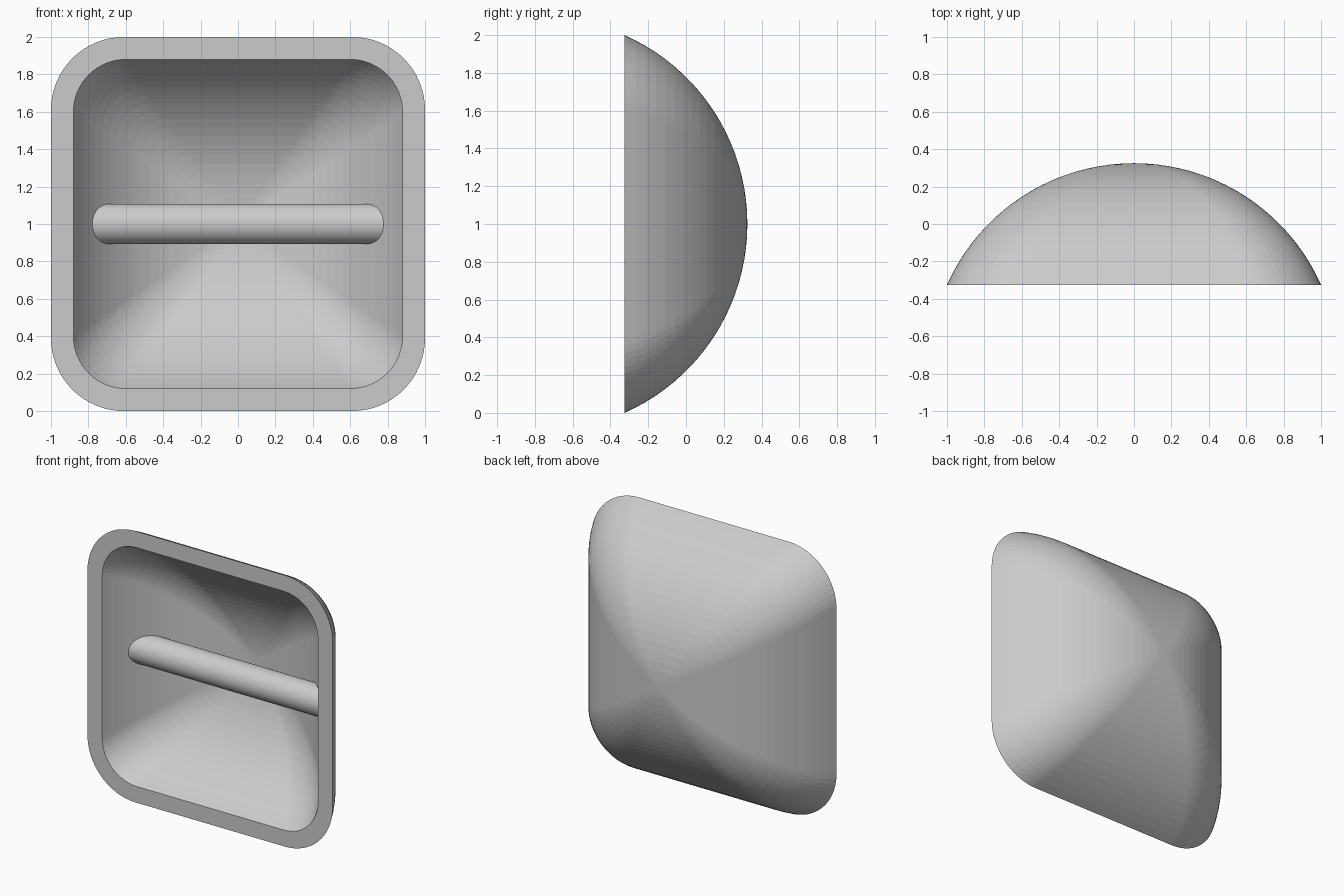
import bpy, bmesh
from math import sin, cos, asin, pi, sqrt

cube = bpy.data.objects.get("Cube")
if cube:
    bpy.data.objects.remove(cube, do_unlink=True)

FRONT = -0.325               # plane of the rim
CENTRE_Y = -0.769            # centre of the dome's arc
OUTER_R, INNER_R = 1.094, 0.986
RINGS, CORNER = 20, 16

grey = bpy.data.materials.new("plain grey")
grey.use_nodes = True
grey.diffuse_color = (0.6, 0.6, 0.6, 1)
grey.node_tree.nodes["Principled BSDF"].inputs["Base Color"].default_value = (0.6, 0.6, 0.6, 1)


def make_object(name, bm):
    bmesh.ops.recalc_face_normals(bm, faces=bm.faces[:])
    mesh = bpy.data.meshes.new(name)
    bm.to_mesh(mesh)
    bm.free()
    mesh.materials.append(grey)
    obj = bpy.data.objects.new(name, mesh)
    bpy.context.collection.objects.link(obj)
    return obj


def rounded_square(half, radius):
    """Outline points of a rounded square, anticlockwise."""
    points = []
    for quarter in range(4):
        mid = (quarter + 0.5) * pi / 2
        cx = (half - radius) * sqrt(2) * cos(mid)
        cz = (half - radius) * sqrt(2) * sin(mid)
        for i in range(CORNER + 1):
            a = (quarter + i / CORNER) * pi / 2
            points.append((cx + radius * cos(a), cz + radius * sin(a)))
    return points


def bridge(bm, a, b):
    n = len(a)
    for i in range(n):
        j = (i + 1) % n
        bm.faces.new((a[i], a[j], b[j], b[i]))


def dome(bm, radius, half, corner):
    """Rounded squares shrinking along an arc to the apex; returns the rim loop."""
    outline = rounded_square(half, corner)
    sweep = asin(half / radius)
    rim = previous = None
    for k in range(RINGS):
        angle = sweep * (1 - k / RINGS)
        scale = radius * sin(angle) / half
        y = FRONT if k == 0 else CENTRE_Y + radius * cos(angle)
        ring = [bm.verts.new((x * scale, y, 1 + z * scale)) for x, z in outline]
        if previous:
            bridge(bm, previous, ring)
        else:
            rim = ring
        previous = ring
    apex = bm.verts.new((0, CENTRE_Y + radius, 1))
    for i, v in enumerate(previous):
        bm.faces.new((v, previous[(i + 1) % len(previous)], apex))
    return rim


# Hollow shield body with a flat rim
bm = bmesh.new()
outer_rim = dome(bm, OUTER_R, 1.0, 0.39)
inner_rim = dome(bm, INNER_R, 0.88, 0.28)
bridge(bm, outer_rim, inner_rim)
make_object("shield_body", bm)

# Round grip bar, its ends buried in the thickness of the shell
bm = bmesh.new()
BAR_R, BAR_Y, SIDES = 0.108, -0.057, 32
BURIED_R = (OUTER_R + INNER_R) / 2
ends = []
for side in (-1, 1):
    loop = []
    for i in range(SIDES):
        a = 2 * pi * i / SIDES
        y = BAR_Y + BAR_R * cos(a)
        x = sqrt(BURIED_R ** 2 - (y - CENTRE_Y) ** 2)
        loop.append(bm.verts.new((side * x, y, 1 + BAR_R * sin(a))))
    bm.faces.new(loop)
    ends.append(loop)
bridge(bm, *ends)
bar = make_object("grip_bar", bm)
bpy.ops.object.select_all(action='DESELECT')
bpy.context.view_layer.objects.active = bar
bar.select_set(True)
bpy.ops.object.shade_smooth_by_angle()
